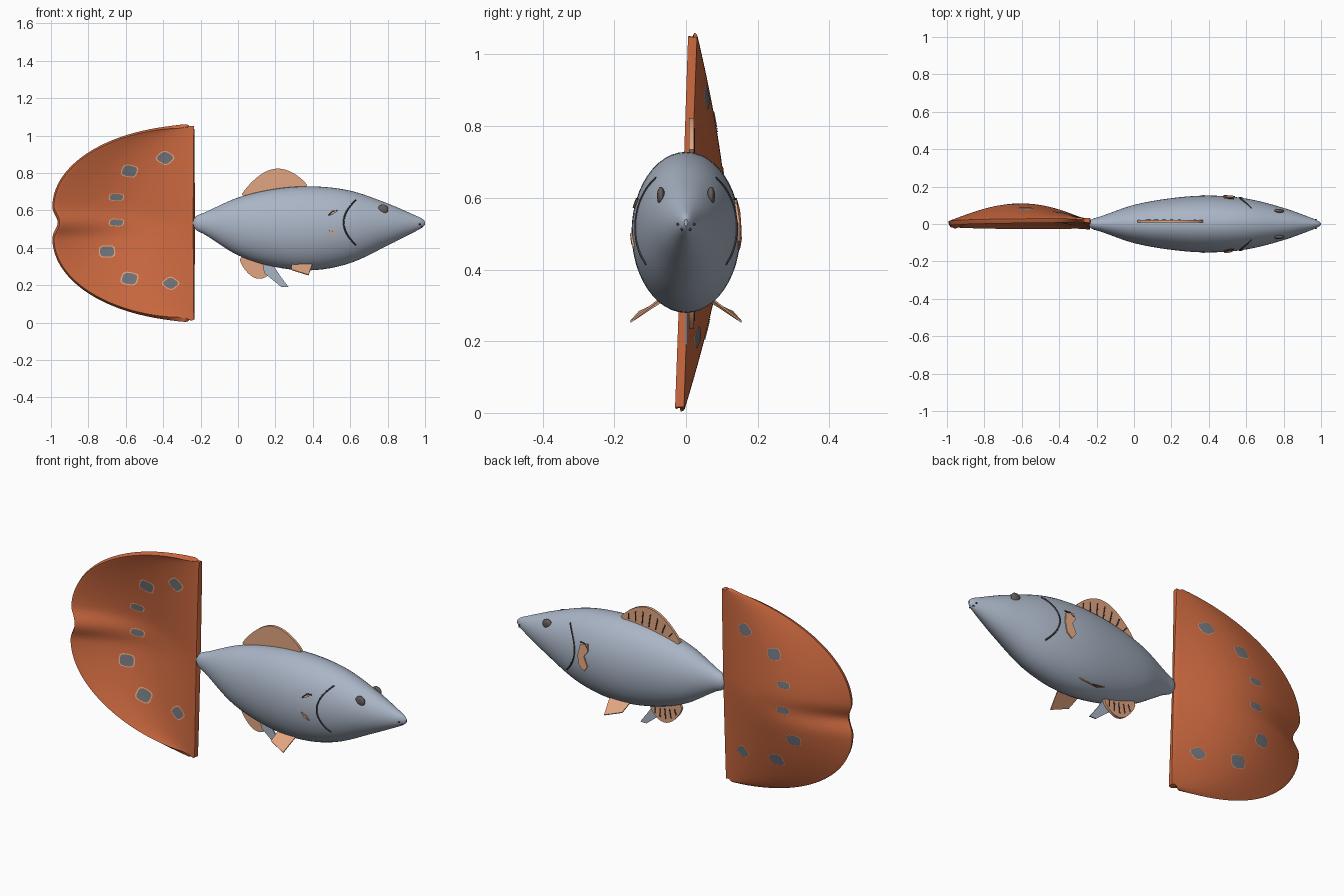
import bpy, bmesh, math
from math import sin, cos, pi, sqrt, exp

cube = bpy.data.objects.get("Cube")
if cube:
    bpy.data.objects.remove(cube, do_unlink=True)


def material(name, rgb):
    m = bpy.data.materials.new(name)
    m.use_nodes = True
    m.diffuse_color = (*rgb, 1)
    node = m.node_tree.nodes["Principled BSDF"]
    node.inputs["Base Color"].default_value = (*rgb, 1)
    node.inputs["Roughness"].default_value = 0.6
    return m


SILVER = material("silver_blue", (0.40, 0.46, 0.56))
ORANGE = material("burnt_orange", (0.60, 0.14, 0.05))
PEACH = material("peach", (0.76, 0.38, 0.22))
GREY = material("spot_grey", (0.16, 0.17, 0.19))
EYE = material("eye_brown", (0.13, 0.11, 0.11))
DARK = material("dark_line", (0.05, 0.045, 0.05))


def add(name, verts, faces, mat, thick=0.0, bevel=0.0, smooth=True):
    """Mesh object, optionally thickened and bevelled, with finished shading."""
    bm = bmesh.new()
    vs = [bm.verts.new(v) for v in verts]
    for f in faces:
        bm.faces.new([vs[i] for i in f])
    bmesh.ops.remove_doubles(bm, verts=bm.verts, dist=1e-5)
    me = bpy.data.meshes.new(name)
    bm.to_mesh(me)
    bm.free()
    me.materials.append(mat)
    ob = bpy.data.objects.new(name, me)
    bpy.context.collection.objects.link(ob)
    bpy.ops.object.select_all(action='DESELECT')
    ob.select_set(True)
    bpy.context.view_layer.objects.active = ob
    if thick:
        s = ob.modifiers.new("thickness", 'SOLIDIFY')
        s.thickness, s.offset = thick, 0
        bpy.ops.object.modifier_apply(modifier=s.name)
    if bevel:
        b = ob.modifiers.new("round_rim", 'BEVEL')
        b.width, b.segments, b.angle_limit = bevel, 3, math.radians(50)
        bpy.ops.object.modifier_apply(modifier=b.name)
    if smooth:
        bpy.ops.object.shade_smooth_by_angle(angle=math.radians(40))
    return ob


def grid_faces(rows, cols, wrap=False):
    last = cols if wrap else cols - 1
    return [(r * cols + c, r * cols + (c + 1) % cols,
             (r + 1) * cols + (c + 1) % cols, (r + 1) * cols + c)
            for r in range(rows - 1) for c in range(last)]


# Body profile: x, top, bottom, half width
PROFILE = [(-0.24, .545, .52, .012), (-0.225, .568, .495, .026), (-0.18, .588, .472, .04),
           (0, .668, .36, .102), (0.2, .715, .297, .138), (0.4, .728, .28, .152),
           (0.6, .705, .318, .136), (0.8, .637, .412, .086), (0.95, .572, .488, .032),
           (0.985, .555, .508, .016), (1.0, .54, .522, .005)]


def body_at(x):
    """Centre height, half height and half width, by cubic interpolation."""
    n = len(PROFILE)
    i = max(k for k in range(n - 1) if PROFILE[k][0] <= x or k == 0)
    a, b = PROFILE[i], PROFILE[i + 1]
    p, q = PROFILE[max(i - 1, 0)], PROFILE[min(i + 2, n - 1)]
    d = b[0] - a[0]
    t = (x - a[0]) / d
    out = []
    for k in (1, 2, 3):
        m0 = (b[k] - p[k]) / (b[0] - p[0]) * d
        m1 = (q[k] - a[k]) / (q[0] - a[0]) * d
        out.append((2*t**3 - 3*t**2 + 1) * a[k] + (t**3 - 2*t**2 + t) * m0
                   + (3*t**2 - 2*t**3) * b[k] + (t**3 - t**2) * m1)
    top, bot, w = out
    return (top + bot) / 2, (top - bot) / 2, w


def side_y(x, z):
    c, h, w = body_at(x)
    return w * sqrt(max(0, 1 - ((z - c) / h) ** 2))


ROWS, COLS = 64, 48
verts = []
for r in range(ROWS):
    x = 0.38 - 0.62 * cos(pi * r / (ROWS - 1))
    c, h, w = body_at(x)
    verts += [(x, w * cos(2*pi*k/COLS), c + h * sin(2*pi*k/COLS)) for k in range(COLS)]
caps = [tuple(range(COLS))[::-1], tuple(range((ROWS - 1) * COLS, ROWS * COLS))]
add("body", verts, grid_faces(ROWS, COLS, True) + caps, SILVER)

# Tail: cupped sheet with a straight front edge and two rounded lobes
MID, EDGE = 0.53, -0.235


def tail_width(z):
    if z > 0.62:
        return 0.753 * sqrt(max(0, 1 - ((z - 0.62) / 0.43) ** 2))
    if z < 0.45:
        return 0.753 * sqrt(max(0, 1 - ((0.45 - z) / 0.435) ** 2))
    return 0.753 - 0.03 * sin(pi * (z - 0.45) / 0.17) ** 2


def tail_y(x, z):
    u = min(1, max(0, (EDGE - x) / max(tail_width(z), 0.01)))
    v = min(1, abs(z - MID) / 0.525)
    cup = 0.102 * sin(pi * u) * (1 - v ** 1.4)
    crease = 0.014 * u * exp(-((z - MID) / 0.05) ** 2)
    return 0.035 * (z - MID) + cup - crease


R, C = 90, 36
verts = []
for r in range(R):
    z = 0.5325 - 0.5165 * cos(pi * r / (R - 1))
    for k in range(C):
        x = EDGE - tail_width(z) * k / (C - 1)
        verts.append((x, tail_y(x, z), z))
add("tail_fin", verts, grid_faces(R, C), ORANGE, 0.025, 0.009)


# Tail spots: thin patches following both faces of the tail
def spot(name, cx, cz, rx, rz, side, lift, mat):
    verts, n, e = [], 20, 0.004
    for ring in range(5):
        for k in range(n):
            a = 2 * pi * k / n
            wobble = (1 + 0.08 * cos(4 * a + 3.1 + cx * 9)) * ring / 4
            x, z = cx + rx * wobble * cos(a), cz + rz * wobble * sin(a)
            gx = (tail_y(x + e, z) - tail_y(x - e, z)) / (2 * e)
            gz = (tail_y(x, z + e) - tail_y(x, z - e)) / (2 * e)
            half = 0.0125 * sqrt(1 + gx * gx + gz * gz) + lift
            verts.append((x, tail_y(x, z) + side * half, z))
    faces = [f if side > 0 else f[::-1] for f in grid_faces(5, n, True)[n:]]
    faces.append(tuple(range(n, 2 * n))[::-side])
    add(name, verts, faces, mat)


SPOTS = [(-.39, .88, .04), (-.58, .81, .04), (-.65, .67, .037), (-.65, .535, .037),
         (-.70, .38, .04), (-.58, .235, .042), (-.36, .21, .037)]
for i, (x, z, r) in enumerate(SPOTS):
    for side, label in ((-1, "front"), (1, "back")):
        flat = 0.5 if 2 <= i <= 3 else 0.75
        rim = 1.18 if side < 0 else 1.06
        spot(f"spot_rim_{label}_{i}", x, z, r * rim, r * flat * rim, side, 0.0012, PEACH)
        spot(f"spot_{label}_{i}", x, z, r, r * flat, side, 0.0024, GREY)


def plate(name, pts, mat, thick=0.008):
    return add(name, pts, [tuple(range(len(pts)))], mat, thick, smooth=False)


def tube(name, pts, radius, mat):
    cu = bpy.data.curves.new(name, 'CURVE')
    cu.dimensions, cu.bevel_depth, cu.bevel_resolution = '3D', radius, 1
    sp = cu.splines.new('POLY')
    sp.points.add(len(pts) - 1)
    for p, co in zip(sp.points, pts):
        p.co = (*co, 1)
    cu.materials.append(mat)
    bpy.context.collection.objects.link(bpy.data.objects.new(name, cu))


# Rounded dorsal and anal fins with ribs on the back face
FIN_Y = 0.015


def rounded_fin(name, x0, length, z0, slope, height, power, ribs):
    def rim(t, k=1.0):
        return (x0 + length * t, FIN_Y, z0 + slope * t + k * height * sin(pi * t) ** power)
    root = -0.04 if height > 0 else 0.05
    pts = [rim(i / 24) for i in range(25)]
    pts += [(x0 + length * t, FIN_Y, z0 + slope * t + root) for t in (0.9, 0.12)]
    plate(name, pts, PEACH, 0.014)
    for i in range(ribs):
        t = (i + 1) / (ribs + 1)
        a, b = rim(t * 0.9 + 0.08, 0.1), rim(t, 0.75)
        tube(f"{name}_rib_{i}", [(p[0], FIN_Y + 0.007, p[2]) for p in (a, b)], 0.003, DARK)


rounded_fin("dorsal_fin", 0.02, 0.35, 0.685, 0.05, 0.112, 0.85, 7)
rounded_fin("anal_fin", 0.01, 0.19, 0.335, -0.03, -0.085, 0.7, 5)
plate("belly_fin", [(.13, 0, .32), (.18, 0, .32), (.225, 0, .25), (.27, 0, .19),
                    (.232, 0, .19), (.14, 0, .265)], SILVER, 0.006)

# Paired parts
for s, label in ((1, "back"), (-1, "front")):
    plate(f"pelvic_fin_{label}", [(.285, s * .07, .31), (.40, s * .07, .32),
                                  (.377, s * .155, .254), (.287, s * .13, .282)], PEACH, 0.005)

    gill = []
    for i in range(17):
        a = -1 + i / 8
        x, z = 0.565 + 0.065 * a * a, 0.535 + 0.12 * a
        gill.append((x, s * side_y(x, z), z))
    tube(f"gill_line_{label}", gill, 0.004, DARK)

    bpy.ops.mesh.primitive_uv_sphere_add(segments=20, ring_count=12, radius=1,
                                         location=(.775, s * side_y(.775, .605), .605))
    eye = bpy.context.object
    eye.name, eye.scale = f"eye_{label}", (.028, .011, .026)
    eye.data.materials.append(EYE)
    bpy.ops.object.shade_smooth()

    for i, (x, z) in enumerate(((.972, .526), (.982, .512))):
        bpy.ops.mesh.primitive_uv_sphere_add(segments=10, ring_count=6, radius=1,
                                             location=(x, s * side_y(x, z), z))
        nostril = bpy.context.object
        nostril.name, nostril.scale = f"nostril_{label}_{i}", (.006, .004, .004)
        nostril.data.materials.append(DARK)
        bpy.ops.object.shade_smooth()


def on_side(s, pts, lift=0.004):
    return [(x, s * (side_y(x, z) + lift), z) for x, z in pts]


# Pectoral fins: full fan on the back, only its two tips emerge on the front
plate("pectoral_fin_back", on_side(1, [(.54, .53), (.53, .585), (.485, .60), (.478, .565), (.50, .535),
                                       (.478, .485), (.50, .455), (.53, .48)]), PEACH, 0.006)
plate("pectoral_tip_upper", on_side(-1, [(.485, .572), (.505, .592), (.53, .597), (.51, .582)]), PEACH, 0.006)
plate("pectoral_tip_lower", on_side(-1, [(.482, .50), (.51, .485), (.526, .463), (.498, .475)]), PEACH, 0.006)
for s, label in ((1, "back"), (-1, "front")):
    tube(f"pectoral_edge_{label}", on_side(s, [(.483, .575), (.505, .597), (.532, .598)]), 0.003, DARK)
